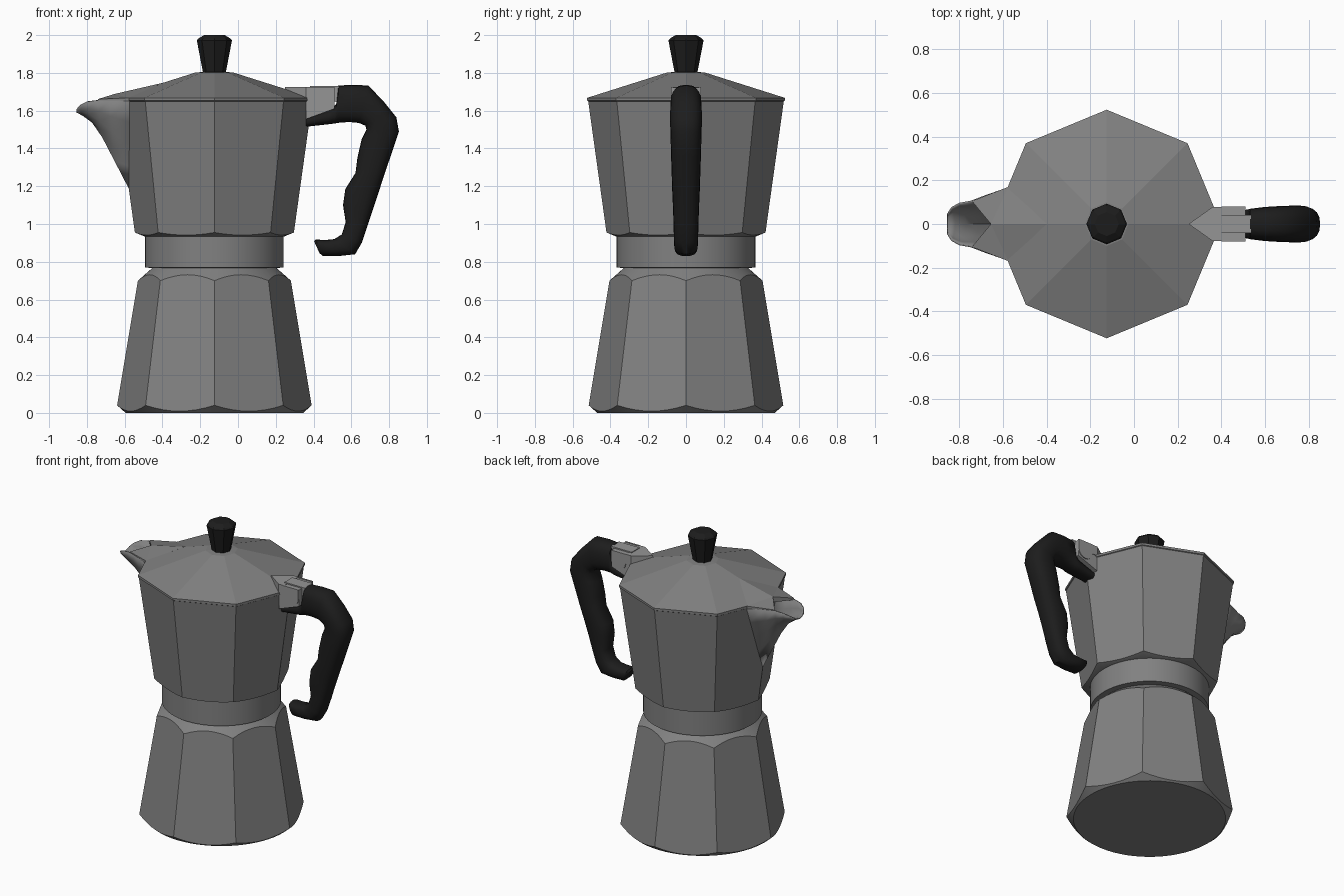
import bpy, bmesh, math
from mathutils import Vector

cube = bpy.data.objects.get("Cube")
if cube:
    bpy.data.objects.remove(cube, do_unlink=True)

CX = -0.125   # axis of the pot


def material(name, rgb, metal=0.0):
    m = bpy.data.materials.new(name)
    m.use_nodes = True
    m.diffuse_color = (*rgb, 1)
    m.node_tree.nodes["Principled BSDF"].inputs["Base Color"].default_value = (*rgb, 1)
    return m


METAL = material("cast_aluminium", (0.22, 0.22, 0.22))
HINGE = material("polished_aluminium", (0.30, 0.30, 0.30))
BLACK = material("black_plastic", (0.012, 0.012, 0.012))


def build(name, verts, faces, mat, smooth=None):
    bm = bmesh.new()
    vs = [bm.verts.new(v) for v in verts]
    for f in faces:
        bm.faces.new([vs[i] for i in f])
    bmesh.ops.recalc_face_normals(bm, faces=bm.faces)
    me = bpy.data.meshes.new(name)
    bm.to_mesh(me)
    bm.free()
    ob = bpy.data.objects.new(name, me)
    bpy.context.collection.objects.link(ob)
    me.materials.append(mat)
    if smooth:
        bpy.ops.object.select_all(action="DESELECT")
        ob.select_set(True)
        bpy.context.view_layer.objects.active = ob
        bpy.ops.object.shade_smooth_by_angle(angle=math.radians(smooth))
    return ob


def loft(name, rings, mat, smooth=None):
    """Skin closed rings of equal length and cap both ends."""
    n = len(rings[0])
    faces = [(k * n + i, k * n + (i + 1) % n, (k + 1) * n + (i + 1) % n, (k + 1) * n + i)
             for k in range(len(rings) - 1) for i in range(n)]
    last = (len(rings) - 1) * n
    faces += [tuple(range(n)), tuple(range(last, last + n))]
    return build(name, [p for r in rings for p in r], faces, mat, smooth)


def ring(radius_height, n):
    pts = []
    for i in range(n):
        a = 2 * math.pi * i / n
        r, z = radius_height(a)
        pts.append((CX + r * math.cos(a), r * math.sin(a), z))
    return pts


def turned(name, profile, n, mat, smooth=None):
    return loft(name, [ring(lambda a, p=p: p, n) for p in profile], mat, smooth)


def octagon(a):
    """Radius of a unit octagon in direction a."""
    half = math.pi / 8
    return math.cos(half) / math.cos(a % (2 * half) - half)


def crossing(wall, cone):
    """Scalloped edge where a tapering octagon wall meets a round cone."""
    (w0, wz), ws = wall[0], (wall[1][0] - wall[0][0]) / (wall[1][1] - wall[0][1])
    (c0, cz), cs = cone[0], (cone[1][0] - cone[0][0]) / (cone[1][1] - cone[0][1])

    def at(a):
        o = octagon(a)
        z = (c0 - cs * cz - o * (w0 - ws * wz)) / (o * ws - cs)
        return c0 + cs * (z - cz), z
    return ring(at, 64)


def circle(r, z):
    return ring(lambda a: (r, z), 64)


# Water chamber: octagon wall trimmed by a cone at the foot and the shoulder
wall = ((0.515, 0.04), (0.405, 0.70))
foot = ((0.47, 0.0), (0.515, 0.04))
shoulder = ((0.405, 0.70), (0.32, 0.775))
loft("water_chamber", [circle(*foot[0]), crossing(wall, foot),
                       crossing(wall, shoulder), circle(*shoulder[1])], METAL, 25)

# Round collar
turned("collar", [(0.31, 0.765), (0.367, 0.77), (0.367, 0.936), (0.34, 0.94)], 64, METAL, 30)

# Upper chamber
wall = ((0.421, 0.955), (0.518, 1.652))
under = ((0.36, 0.93), (0.421, 0.955))
rim = ring(lambda a: (0.518 * octagon(a), 1.652), 64)
loft("upper_chamber", [circle(*under[0]), crossing(wall, under), rim], METAL, 25)

# Lid and knob
turned("lid", [(0.51, 1.645), (0.523, 1.653), (0.523, 1.668), (0.10, 1.802), (0.04, 1.806)], 8, METAL)
turned("knob", [(0.06, 1.80), (0.093, 1.972), (0.085, 1.982), (0.055, 2.0)], 8, BLACK)

# Spout: V-shaped trough, each station is rim x, y, z, keel x, z, roundness
stations = [(-0.565, 0.168, 1.655, -0.575, 1.19, 0),
            (-0.68, 0.128, 1.655, -0.65, 1.335, 0.04),
            (-0.745, 0.103, 1.655, -0.715, 1.46, 0.12),
            (-0.80, 0.093, 1.648, -0.77, 1.54, 0.22),
            (-0.835, 0.073, 1.63, -0.82, 1.576, 0.25),
            (-0.852, 0.045, 1.61, -0.855, 1.595, 0.2)]
verts, faces = [], []
for x, y, z, kx, kz, bulge in stations:
    for s in range(-4, 5):
        t = abs(s) / 4
        out = bulge * math.sin(math.pi * t)
        side = y * (t + out) * (1 if s > 0 else -1)
        verts.append((kx + (x - kx) * t, side, kz + (z - kz) * (t - 0.5 * out)))
for k in range(len(stations) - 1):
    for i in range(8):
        a = k * 9 + i
        faces.append((a, a + 1, a + 10, a + 9))
spout = build("spout", verts, faces, METAL, 35)
shell = spout.modifiers.new("wall", "SOLIDIFY")
shell.thickness = 0.008
shell.offset = 0


def slab(name, outline, bottom, mat, tops):
    n = len(outline)
    verts = outline + [(x, y, bottom) for x, y, z in outline]
    faces = [(i, (i + 1) % n, n + (i + 1) % n, n + i) for i in range(n)]
    return build(name, verts, faces + tops + [tuple(range(n, 2 * n))], mat)


# Roof of the spout, part of the lid, with a V notch over the opening
half = [(-0.575, 0.17, 1.668), (-0.742, 0.105, 1.661)]
outline = [(-0.40, 0, 1.747)] + half + [(-0.655, 0, 1.688)] + [(x, -y, z) for x, y, z in reversed(half)]
slab("spout_cover", outline, 1.65, METAL, [(0, 1, 3), (1, 2, 3), (0, 3, 5), (3, 4, 5)])


def side_plate(name, profile, y0, y1, mat, smooth=None):
    return loft(name, [[(x, y, z) for x, z in profile] for y in (y0, y1)], mat, smooth)


# Hinge: pointed tab on the lid, bracket block, round-ended cheeks, top strip
z = 1.725
slab("hinge_tab", [(0.25, 0, z), (0.36, -0.078, z), (0.40, -0.078, z), (0.40, 0.078, z), (0.36, 0.078, z)],
     1.66, HINGE, [(0, 1, 2, 3, 4)])
side_plate("hinge_bracket", [(0.36, 1.555), (0.36, 1.722), (0.51, 1.722), (0.51, 1.61)], -0.074, 0.074, HINGE)
cheek = [(0.51, 1.725), (0.40, 1.725)]
for i in range(9):
    a = math.pi * (1 + i / 8)
    cheek.append((0.455 + 0.055 * math.cos(a), 1.66 + 0.055 * math.sin(a)))
for name, s in (("left", 1), ("right", -1)):
    side_plate("hinge_cheek_" + name, cheek, s * 0.07, s * 0.08, HINGE)
side_plate("hinge_strip", [(0.38, 1.70), (0.38, 1.73), (0.535, 1.73), (0.535, 1.64)], -0.042, 0.042, HINGE)

# Handle: outer point, inner point and half width along the grip
grip = [((0.36, 1.565), (0.36, 1.515), 0.05),
        ((0.50, 1.61), (0.47, 1.527), 0.06),
        ((0.522, 1.64), (0.51, 1.532), 0.066),
        ((0.53, 1.733), (0.54, 1.537), 0.07),
        ((0.61, 1.737), (0.59, 1.54), 0.078),
        ((0.69, 1.733), (0.64, 1.535), 0.082),
        ((0.77, 1.65), (0.675, 1.52), 0.084),
        ((0.838, 1.565), (0.68, 1.50), 0.084),
        ((0.852, 1.49), (0.655, 1.45), 0.082),
        ((0.81, 1.365), (0.632, 1.35), 0.079),
        ((0.778, 1.27), (0.622, 1.27), 0.076),
        ((0.745, 1.17), (0.568, 1.185), 0.073),
        ((0.715, 1.08), (0.556, 1.10), 0.069),
        ((0.685, 0.99), (0.57, 1.01), 0.066),
        ((0.655, 0.90), (0.55, 0.945), 0.064),
        ((0.62, 0.84), (0.51, 0.92), 0.062),
        ((0.53, 0.83), (0.46, 0.915), 0.06),
        ((0.45, 0.83), (0.412, 0.918), 0.055),
        ((0.432, 0.845), (0.403, 0.908), 0.04)]
rings = []
for outer, inner, w in grip:
    o, i = Vector(outer), Vector(inner)
    mid, arm = (o + i) / 2, (o - i) / 2
    pts = []
    for k in range(20):
        c, s = math.cos(math.tau * k / 20), math.sin(math.tau * k / 20)
        c = math.copysign(abs(c) ** 0.8, c)
        s = math.copysign(abs(s) ** 0.8, s)
        p = mid + arm * c
        pts.append((p.x, w * s, p.y))
    rings.append(pts)
loft("handle", rings, BLACK, 50)
